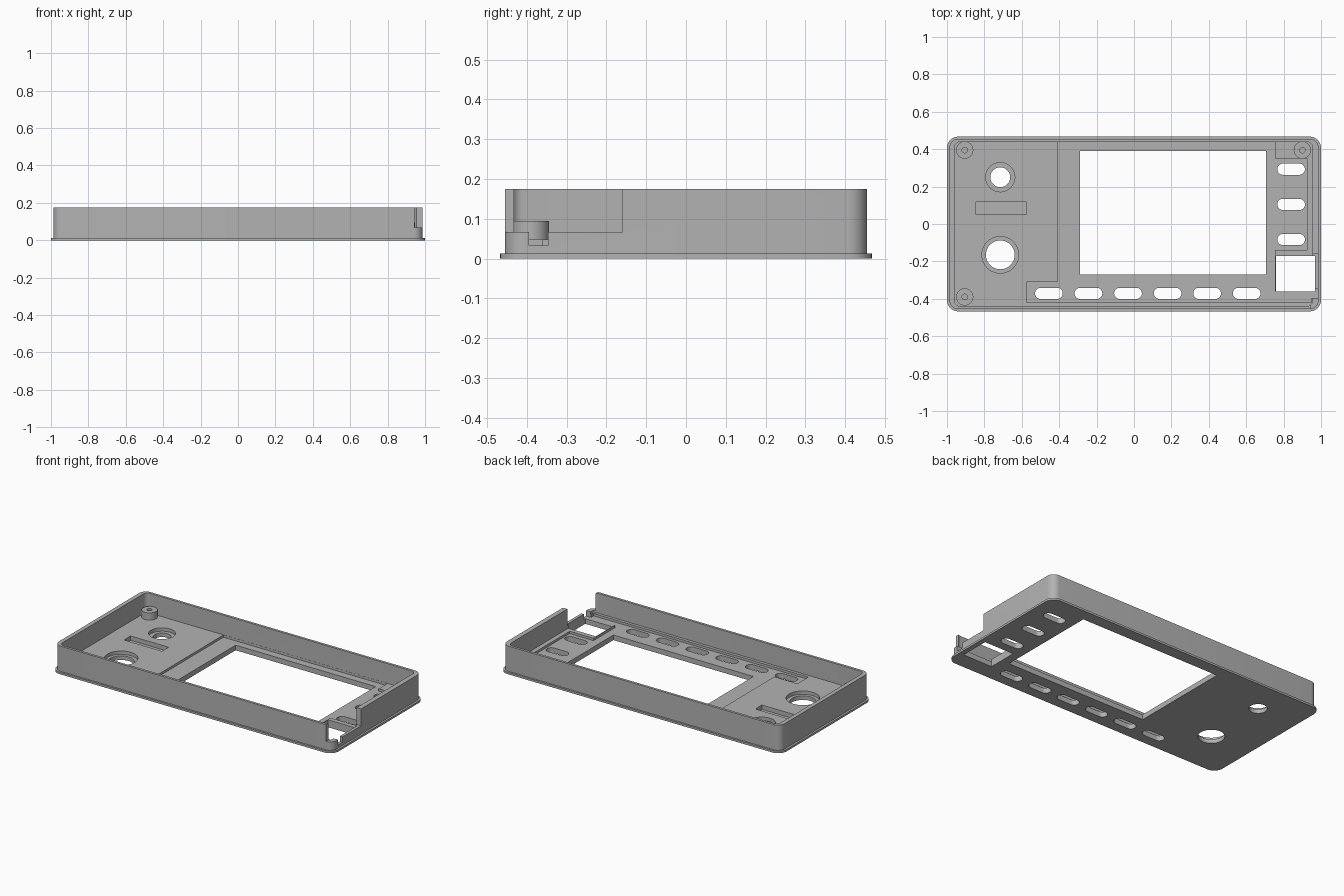
import bpy
import bmesh
import math

cube = bpy.data.objects.get("Cube")
if cube:
    bpy.data.objects.remove(cube, do_unlink=True)

gray = bpy.data.materials.new("plain gray")
gray.use_nodes = True
COLOR = (0.45, 0.45, 0.45, 1)
gray.diffuse_color = COLOR
gray.node_tree.nodes["Principled BSDF"].inputs["Base Color"].default_value = COLOR


def prism(name, x0, x1, y0, y1, z0, z1, radius=0, steps=8):
    """Extruded rectangle with optionally rounded corners."""
    points = []
    corners = [(x1, y1, -1, -1), (x0, y1, 1, -1), (x0, y0, 1, 1), (x1, y0, -1, 1)]
    for i, (x, y, sx, sy) in enumerate(corners):
        for k in range(steps + 1 if radius else 1):
            a = math.pi / 2 * (i + k / steps)
            points.append((x + radius * (sx + math.cos(a)), y + radius * (sy + math.sin(a)), z0))
    bm = bmesh.new()
    face = bm.faces.new([bm.verts.new(p) for p in points])
    grown = bmesh.ops.extrude_face_region(bm, geom=[face])["geom"]
    top = [v for v in grown if isinstance(v, bmesh.types.BMVert)]
    bmesh.ops.translate(bm, verts=top, vec=(0, 0, z1 - z0))
    bmesh.ops.remove_doubles(bm, verts=bm.verts, dist=1e-5)
    bmesh.ops.recalc_face_normals(bm, faces=bm.faces)
    mesh = bpy.data.meshes.new(name)
    bm.to_mesh(mesh)
    bm.free()
    mesh.materials.append(gray)
    obj = bpy.data.objects.new(name, mesh)
    bpy.context.collection.objects.link(obj)
    return obj


def cylinder(name, x, y, r, z0, z1):
    bpy.ops.mesh.primitive_cylinder_add(vertices=40, radius=r, depth=z1 - z0,
                                        location=(x, y, (z0 + z1) / 2))
    obj = bpy.context.object
    obj.name = name
    obj.data.materials.append(gray)
    return obj


def combine(target, tool, operation="DIFFERENCE"):
    """Apply a boolean and discard the tool."""
    tool.hide_render = True
    mod = target.modifiers.new("shape", "BOOLEAN")
    mod.operation = operation
    mod.solver = "EXACT"
    mod.object = tool
    bpy.context.view_layer.objects.active = target
    bpy.ops.object.modifier_apply(modifier=mod.name)
    bpy.data.objects.remove(tool, do_unlink=True)


FLOOR, POCKET, SILL, TOP = 0.048, 0.033, 0.067, 0.175

# Flange and tray
case = prism("front_case", -1, 1, -0.467, 0.467, 0, 0.013, 0.06)
combine(case, prism("tray", -0.987, 0.987, -0.455, 0.455, 0.006, TOP, 0.048), "UNION")
combine(case, prism("cavity", -0.96, 0.955, -0.439, 0.439, FLOOR, 0.3, 0.03))

# Stepped pocket for the display board
for box in [(-0.41, 0.755, -0.42, 0.438),
            (-0.575, -0.4, -0.42, -0.31),
            (0.75, 0.925, -0.14, 0.35),
            (0.75, 0.95, -0.42, -0.36)]:
    combine(case, prism("pocket", *box, POCKET, 0.08))

# Display window and square corner opening
combine(case, prism("window", -0.29, 0.705, -0.27, 0.39, -0.1, 0.3))
combine(case, prism("corner_opening", 0.76, 0.968, -0.36, -0.17, -0.1, 0.3))

# Button slots along the front and the left side
slots = [(-0.455 + 0.2115 * i, -0.371) for i in range(6)]
slots += [(0.84, 0.293 - 0.188 * i) for i in range(3)]
for x, y in slots:
    combine(case, prism("slot", x - 0.074, x + 0.074, y - 0.03, y + 0.03, -0.1, 0.3, 0.0299))

# Round openings with counterbores, and a blind groove
for y, hole, ring in [(0.25, 0.053, 0.078), (-0.165, 0.077, 0.098)]:
    combine(case, cylinder("counterbore", -0.715, y, ring, 0.026, 0.3))
    combine(case, cylinder("round_hole", -0.715, y, hole, -0.1, 0.3))
combine(case, prism("groove", -0.845, -0.575, 0.05, 0.117, 0.02, 0.3))

# Missing wall corner with a lower notch
combine(case, prism("wall_gap", 0.944, 1.1, -0.6, -0.16, SILL, 0.3))
combine(case, prism("notch", 0.944, 1.1, -0.395, -0.347, POCKET, 0.3))

# Screw posts with blind holes
for x, y in [(-0.905, 0.395), (0.9, 0.395), (-0.905, -0.39)]:
    post = cylinder("screw_post", x, y, 0.046, 0.02, 0.095)
    combine(post, cylinder("screw_hole", x, y, 0.015, 0.04, 0.2))
    combine(case, post, "UNION")

# Crisp edges with smooth curves
bpy.ops.object.select_all(action="DESELECT")
case.select_set(True)
bpy.context.view_layer.objects.active = case
bpy.ops.object.shade_smooth_by_angle(angle=math.radians(30))
